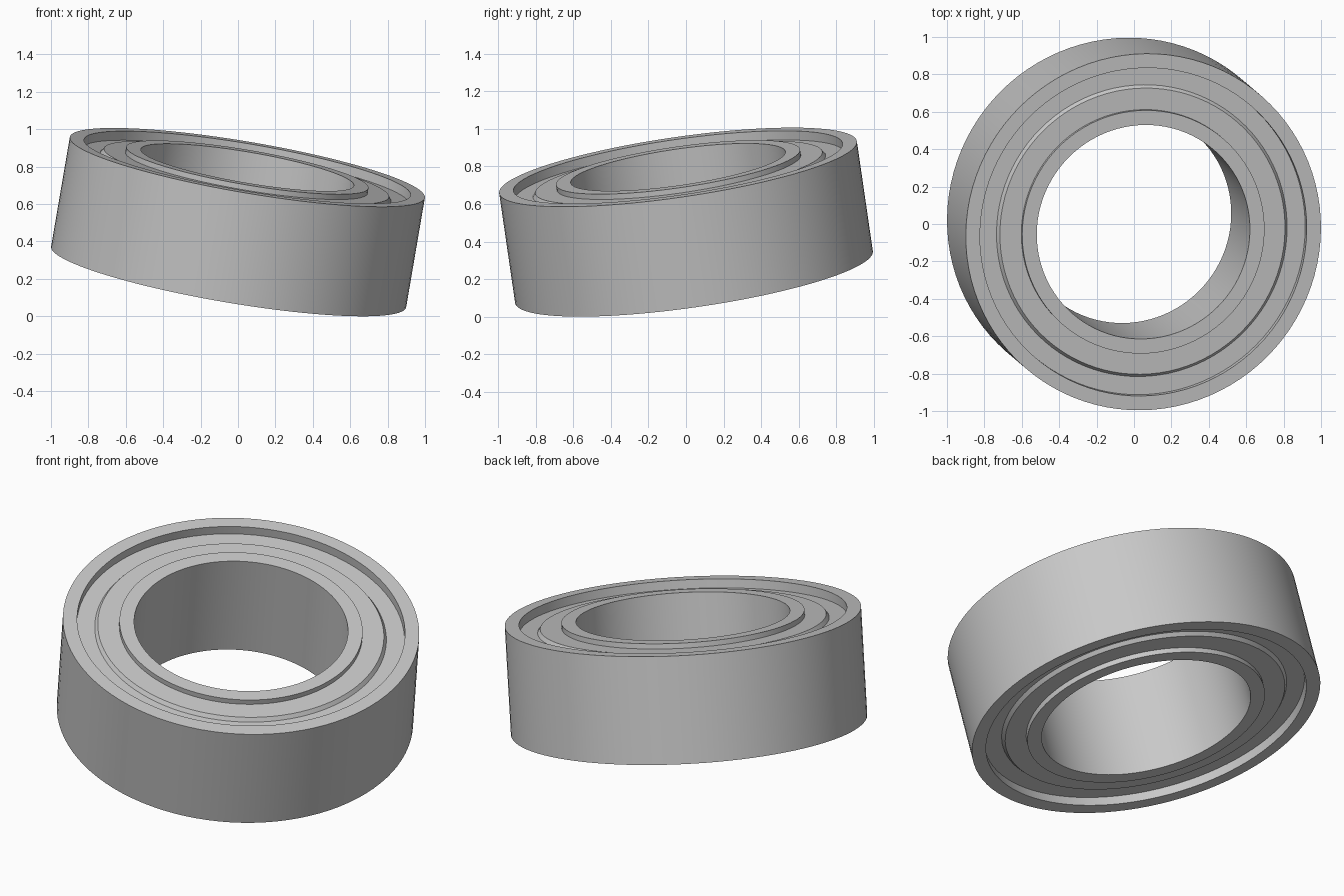
import bpy, bmesh, math
from mathutils import Vector, Matrix

cube = bpy.data.objects.get("Cube")
if cube:
    bpy.data.objects.remove(cube, do_unlink=True)

OUTER_R, RIM_R = 0.963, 0.886      # outer ring
SLEEVE_R, BORE_R = 0.657, 0.578    # inner ring
HALF = 0.30                        # half the ring width
FLOOR, PLATE = 0.25, 0.271         # shield levels
SEGMENTS = 96

# Tilted axis, with the lowest rim point resting on the ground
axis = Vector((0.1, -0.085, 0.585)).normalized()
lift = HALF * axis.z + OUTER_R * math.sqrt(1 - axis.z ** 2)
pose = Matrix.Translation((0, 0, lift)) @ Vector((0, 0, 1)).rotation_difference(axis).to_matrix().to_4x4()

steel = bpy.data.materials.new("grey steel")
steel.use_nodes = True
colour = (0.58, 0.58, 0.58, 1)
steel.diffuse_color = colour
steel.node_tree.nodes["Principled BSDF"].inputs["Base Color"].default_value = colour


def lathe(name, profile):
    """Revolve a closed (radius, height) profile about the tilted axis."""
    bm = bmesh.new()
    verts = [bm.verts.new((r, 0, h)) for r, h in profile]
    edges = [bm.edges.new((verts[i - 1], v)) for i, v in enumerate(verts)]
    bmesh.ops.spin(bm, geom=verts + edges, cent=(0, 0, 0), axis=(0, 0, 1),
                   angle=math.tau, steps=SEGMENTS, use_merge=True)
    bmesh.ops.remove_doubles(bm, verts=bm.verts, dist=1e-5)
    bmesh.ops.recalc_face_normals(bm, faces=bm.faces)
    bm.transform(pose)
    mesh = bpy.data.meshes.new(name)
    bm.to_mesh(mesh)
    bm.free()
    mesh.materials.append(steel)
    obj = bpy.data.objects.new(name, mesh)
    bpy.context.collection.objects.link(obj)
    bpy.ops.object.select_all(action='DESELECT')
    obj.select_set(True)
    bpy.context.view_layer.objects.active = obj
    bpy.ops.object.shade_smooth_by_angle(angle=math.radians(25))


def ring(name, inner, outer):
    lathe(name, [(inner, -HALF), (outer, -HALF), (outer, HALF), (inner, HALF)])


ring("outer_ring", RIM_R, OUTER_R)
ring("inner_ring", BORE_R, SLEEVE_R)

# Stepped shields closing the gap between the rings on both sides
for name, side in (("upper_shield", 1), ("lower_shield", -1)):
    inner, outer = SLEEVE_R - 0.01, RIM_R + 0.01
    shape = [(outer, FLOOR), (0.788, FLOOR), (0.773, PLATE), (inner, PLATE),
             (inner, FLOOR - 0.03), (outer, FLOOR - 0.03)]
    lathe(name, [(r, h * side) for r, h in shape])
